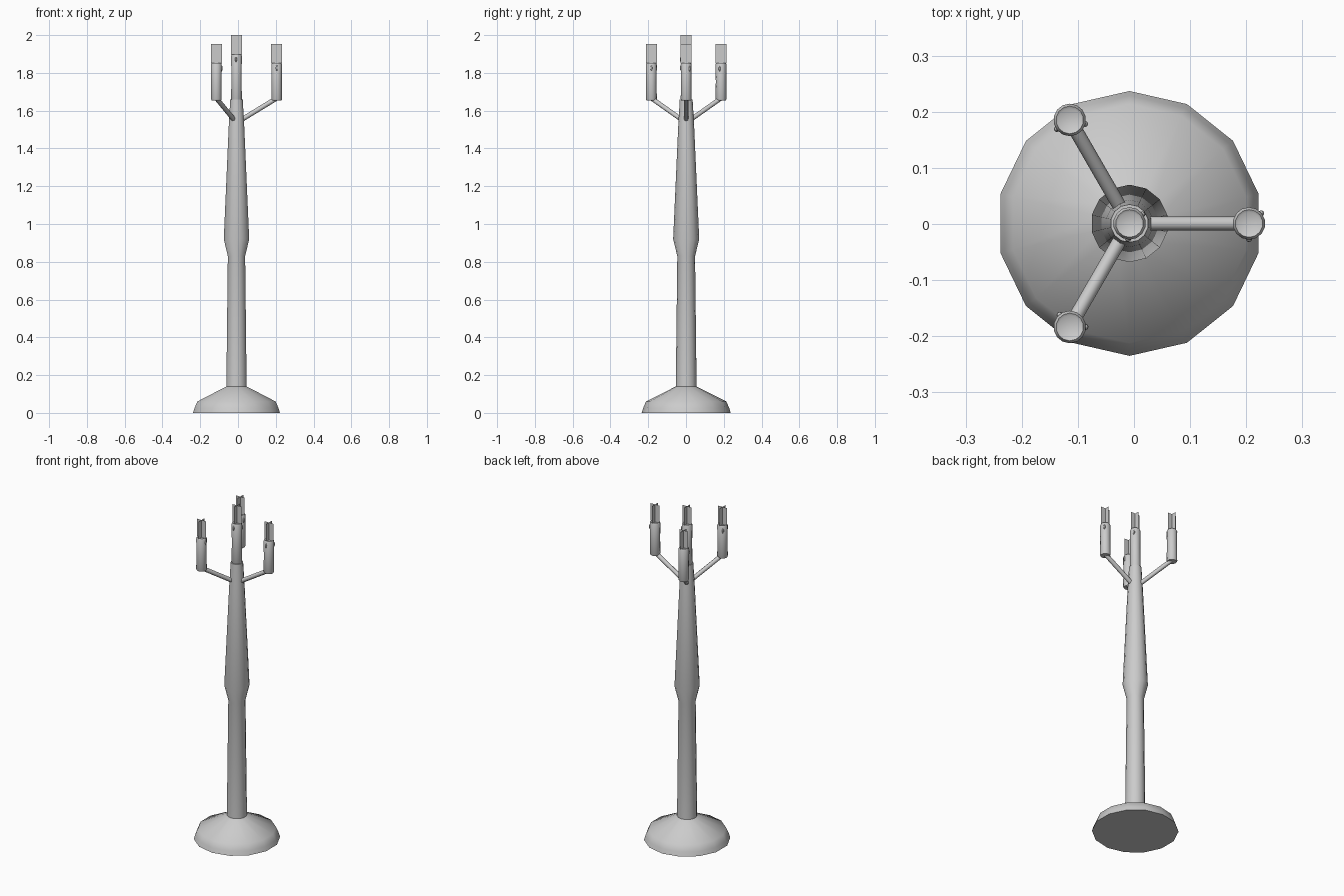
import bpy
import bmesh
import math
from mathutils import Vector, Matrix

if "Cube" in bpy.data.objects:
    bpy.data.objects.remove(bpy.data.objects["Cube"], do_unlink=True)

CX, CY = -0.008, 0.001      # stem axis
ARM_REACH = 0.213

grey = bpy.data.materials.new("plain_grey")
grey.use_nodes = True
GREY = (0.6, 0.6, 0.6, 1)
grey.diffuse_color = GREY
grey.node_tree.nodes["Principled BSDF"].inputs["Base Color"].default_value = GREY


def finish(name, bm, angle=None):
    bmesh.ops.recalc_face_normals(bm, faces=bm.faces)
    mesh = bpy.data.meshes.new(name)
    bm.to_mesh(mesh)
    bm.free()
    mesh.materials.append(grey)
    obj = bpy.data.objects.new(name, mesh)
    bpy.context.collection.objects.link(obj)
    if angle:
        bpy.ops.object.select_all(action='DESELECT')
        obj.select_set(True)
        bpy.context.view_layer.objects.active = obj
        bpy.ops.object.shade_smooth_by_angle(angle=math.radians(angle))
    return obj


def lathe(bm, profile, sides, x, y):
    """Stack rings of (radius, height) into a closed turned body."""
    rings = []
    for r, z in profile:
        rings.append([bm.verts.new((x + r * math.sin(math.tau * i / sides),
                                    y + r * math.cos(math.tau * i / sides), z))
                      for i in range(sides)])
    for a, b in zip(rings, rings[1:]):
        for i in range(sides):
            j = (i + 1) % sides
            bm.faces.new((a[i], a[j], b[j], b[i]))
    bm.faces.new(rings[0])
    bm.faces.new(rings[-1])


def candle(name, x, y, bottom, top, turn):
    # wax body with a rounded, slightly dished top
    bm = bmesh.new()
    r = 0.029
    lathe(bm, [(r * 0.9, bottom), (r, bottom + 0.006), (r * 0.96, (bottom + top) / 2),
               (r, top - 0.008), (r * 0.85, top), (r * 0.7, top - 0.003)], 14, x, y)
    # wax drips
    for a, drop, size in ((turn, 0.03, 0.006), (turn - 130, 0.026, 0.006)):
        a = math.radians(a)
        place = Matrix.Translation((x + r * 0.97 * math.cos(a),
                                    y + r * 0.97 * math.sin(a), top - drop))
        bmesh.ops.create_uvsphere(bm, u_segments=8, v_segments=6, radius=size,
                                  matrix=place @ Matrix.Diagonal((0.9, 0.9, 2.4, 1)))
    finish(name, bm, 50)
    # flame made of two crossed cards
    bm = bmesh.new()
    for d in (Vector((0.029, 0, 0)), Vector((0, 0.029, 0))):
        low, high = Vector((x, y, top - 0.003)), Vector((x, y, top + 0.102))
        bm.faces.new([bm.verts.new(p) for p in (low - d, low + d, high + d, high - d)])
    finish(name + "_flame", bm)


# Flared foot and stem
bm = bmesh.new()
lathe(bm, [(0.236, 0), (0.228, 0.025), (0.213, 0.06), (0.055, 0.14), (0.047, 0.83),
           (0.069, 0.92), (0.042, 1.52), (0.034, 1.66)], 14, CX, CY)
finish("foot_and_stem", bm, 60)

# Centre candle
candle("centre_candle", CX, CY, 1.655, 1.898, 35)

# Three arms with candles
for label, angle, turn in (("left", 0, 40), ("back_right", 120, -15), ("front_right", 240, 130)):
    a = math.radians(angle)
    out = Vector((math.cos(a), math.sin(a), 0))
    axis = Vector((CX, CY, 0))
    start = axis + out * 0.015 + Vector((0, 0, 1.545))
    end = axis + out * (ARM_REACH - 0.003) + Vector((0, 0, 1.664))
    span = end - start
    bm = bmesh.new()
    place = Matrix.Translation((start + end) / 2) @ span.to_track_quat('Z', 'Y').to_matrix().to_4x4()
    bmesh.ops.create_cone(bm, cap_ends=True, segments=8, radius1=0.0125, radius2=0.0125,
                          depth=span.length, matrix=place)
    finish(label + "_arm", bm, 60)
    tip = axis + out * ARM_REACH
    candle(label + "_candle", tip.x, tip.y, 1.655, 1.852, turn)
